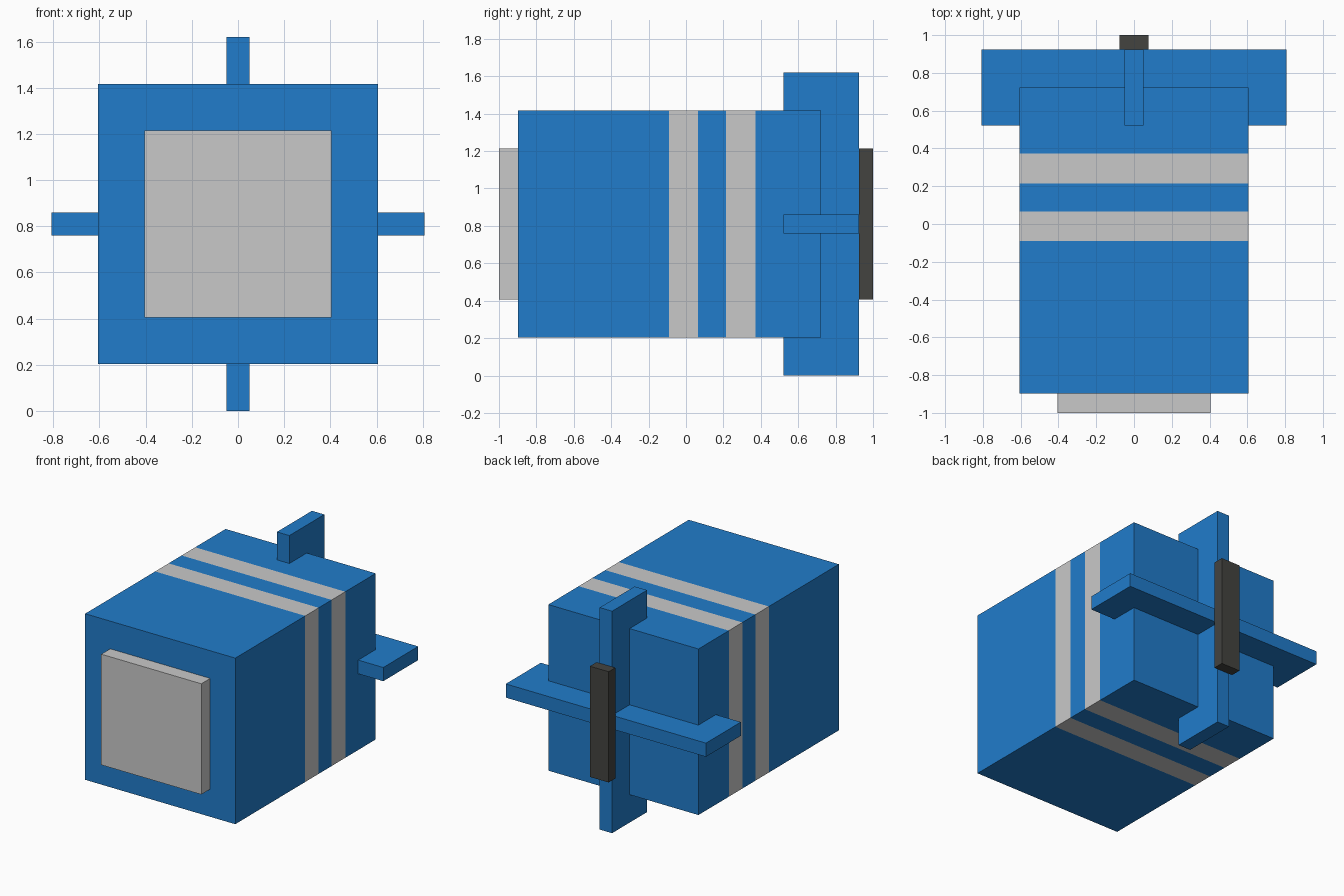
import bpy, bmesh
from mathutils import Vector

if "Cube" in bpy.data.objects:
    bpy.data.objects.remove(bpy.data.objects["Cube"])


def material(name, rgb):
    mat = bpy.data.materials.new(name)
    mat.diffuse_color = (*rgb, 1)
    mat.use_nodes = True
    mat.node_tree.nodes["Principled BSDF"].inputs["Base Color"].default_value = mat.diffuse_color
    return mat


BLUE = material("blue", (0.015, 0.202, 0.597))
GREY = material("light_grey", (0.584, 0.584, 0.584))
DARK = material("dark_grey", (0.057, 0.057, 0.051))


def box(name, x, y, z, mats, stripes=()):
    """Box between (min, max) ranges; stripes are y bands using the second material."""
    lo, hi = Vector((x[0], y[0], z[0])), Vector((x[1], y[1], z[1]))
    bm = bmesh.new()
    bmesh.ops.create_cube(bm, size=1)
    for v in bm.verts:
        v.co = (lo + hi) / 2 + v.co * (hi - lo)
    for band in stripes:
        for cut in band:
            bmesh.ops.bisect_plane(bm, geom=bm.verts[:] + bm.edges[:] + bm.faces[:],
                                   plane_co=(0, cut, 0), plane_no=(0, 1, 0))
    for f in bm.faces:
        cy = f.calc_center_median().y
        f.material_index = int(any(a < cy < b for a, b in stripes))
    mesh = bpy.data.meshes.new(name)
    bm.to_mesh(mesh)
    bm.free()
    for m in mats:
        mesh.materials.append(m)
    obj = bpy.data.objects.new(name, mesh)
    bpy.context.collection.objects.link(obj)
    return obj


MID = 0.81  # height of the long axis


def span(half, centre=0.0):
    return (centre - half, centre + half)


# Main body with two painted bands
box("body", span(0.606), (-0.897, 0.722), span(0.606, MID), (BLUE, GREY),
    stripes=((-0.09, 0.065), (0.215, 0.372)))

# Raised square plate on the front
box("front_plate", span(0.404), (-1.0, -0.897), span(0.404, MID), (GREY,))

# Crossed tail fins
FIN_Y = (0.521, 0.924)
box("vertical_fin", span(0.05), FIN_Y, span(0.81, MID), (BLUE,))
box("horizontal_fin", span(0.808), FIN_Y, span(0.05, MID), (BLUE,))

# Dark upright bar at the rear
box("rear_bar", span(0.076), (0.924, 1.0), span(0.404, MID), (DARK,))
